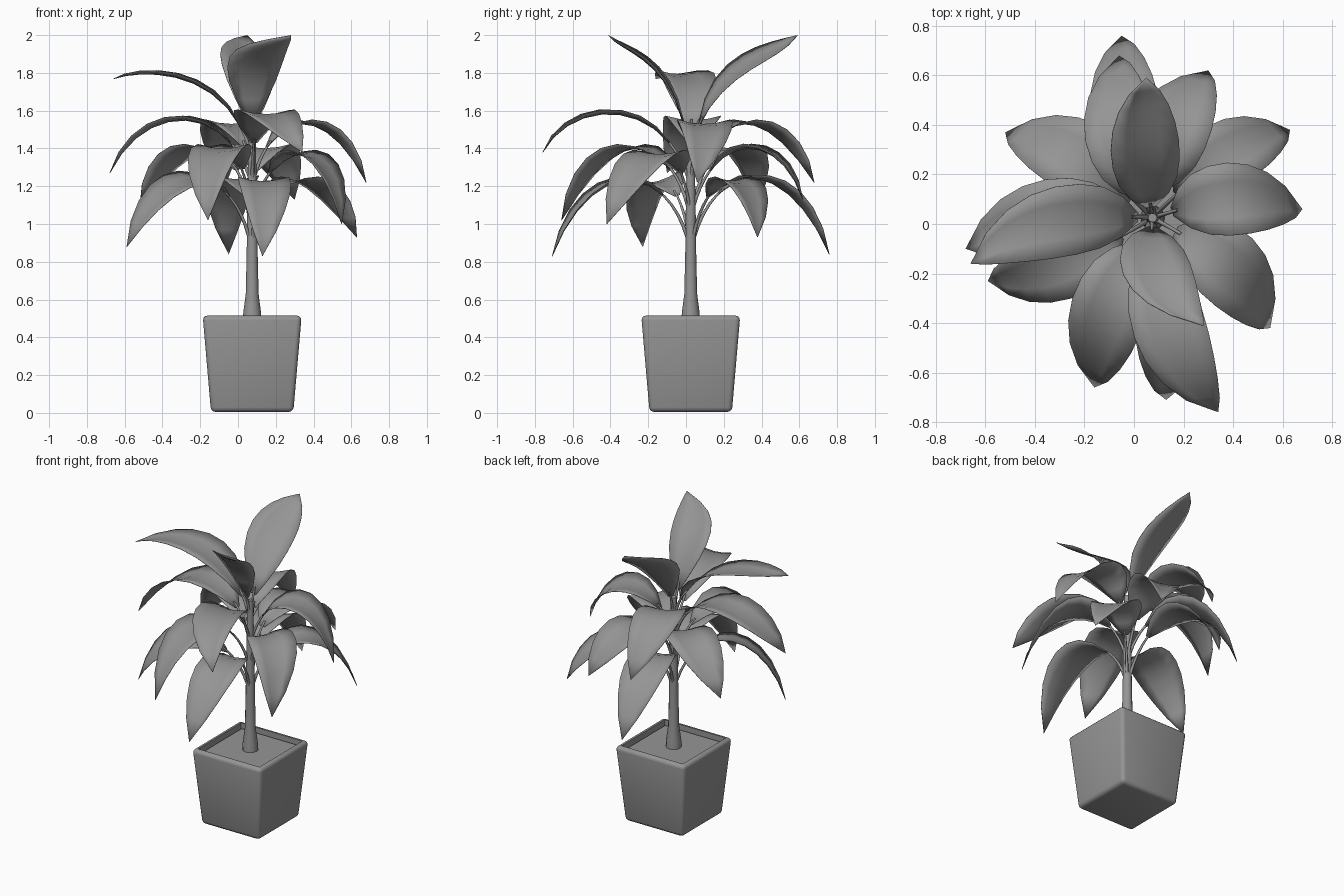
import bpy, bmesh, math
from mathutils import Vector

cube = bpy.data.objects.get("Cube")
if cube:
    bpy.data.objects.remove(cube, do_unlink=True)

CX, CY = 0.075, 0.025

grey = bpy.data.materials.new("plain grey")
grey.use_nodes = True
colour = (0.3, 0.3, 0.3, 1)
grey.diffuse_color = colour
grey.node_tree.nodes["Principled BSDF"].inputs["Base Color"].default_value = colour


def add_object(name, bm, angle=40):
    mesh = bpy.data.meshes.new(name)
    bmesh.ops.recalc_face_normals(bm, faces=bm.faces)
    bm.to_mesh(mesh)
    bm.free()
    mesh.materials.append(grey)
    obj = bpy.data.objects.new(name, mesh)
    bpy.context.collection.objects.link(obj)
    bpy.ops.object.select_all(action="DESELECT")
    obj.select_set(True)
    bpy.context.view_layer.objects.active = obj
    bpy.ops.object.shade_smooth_by_angle(angle=math.radians(angle))
    return obj


def loft(bm, rings, closed=True):
    """Bridge successive rows of points with quads."""
    rows = [[bm.verts.new(p) for p in ring] for ring in rings]
    for a, b in zip(rows, rows[1:]):
        n = len(a)
        for i in range(n if closed else n - 1):
            j = (i + 1) % n
            bm.faces.new((a[i], a[j], b[j], b[i]))
    return rows


# Tapered square pot with rounded edges and a sunken top
bm = bmesh.new()
bmesh.ops.create_cube(bm, size=1)
for v in bm.verts:
    half = 0.262 if v.co.z > 0 else 0.218
    v.co = Vector((CX + math.copysign(half, v.co.x),
                   CY + math.copysign(half, v.co.y),
                   0.515 if v.co.z > 0 else 0.005))
top = max(bm.faces, key=lambda f: f.calc_center_median().z)
bmesh.ops.inset_region(bm, faces=[top], thickness=0.045)
inner = bmesh.ops.extrude_face_region(bm, geom=[top])
bmesh.ops.delete(bm, geom=[top], context="FACES_ONLY")
for v in [g for g in inner["geom"] if isinstance(g, bmesh.types.BMVert)]:
    v.co.z -= 0.06
outer = [e for e in bm.edges if all(
    max(abs(v.co.x - CX), abs(v.co.y - CY)) > 0.2 and
    (v.co.z < 0.1 or abs(v.co.x - CX) > 0.25) for v in e.verts)]
bmesh.ops.bevel(bm, geom=outer, offset=0.025, segments=3, profile=0.5, affect="EDGES")
add_object("pot", bm)

# Soil
bm = bmesh.new()
bmesh.ops.create_grid(bm, x_segments=1, y_segments=1, size=0.217)
bmesh.ops.translate(bm, verts=bm.verts, vec=(CX, CY, 0.485))
add_object("soil", bm)

# Trunk, flared at the base
bm = bmesh.new()
profile = [(0.47, 0.05), (0.53, 0.047), (0.63, 0.034), (0.85, 0.029), (1.1, 0.026), (1.5, 0.018)]
rows = loft(bm, [[(CX + r * math.cos(a * math.pi / 6), CY + r * math.sin(a * math.pi / 6), z)
                  for a in range(12)] for z, r in profile])
bm.faces.new(rows[-1])
add_object("trunk", bm)


def make_leaf(name, tip, base_z, mid_z, sway, roll, start, half_width):
    """An arching stalk that opens into a pointed, slightly folded blade."""
    base = Vector((CX, CY, base_z))
    tip = Vector(tip)
    reach = math.hypot(tip.x - CX, tip.y - CY)
    heading = math.atan2(tip.y - CY, tip.x - CX) + math.radians(sway)
    flat = Vector((math.cos(heading), math.sin(heading), 0)) * reach
    side = Vector((-flat.y, flat.x, reach * roll)).normalized()
    lift = (mid_z - (base_z + tip.z) / 8) / 0.75
    p1, p2 = base + flat * 0.15, base + flat * 0.75
    p1.z = p2.z = lift

    def rib(t):
        u = 1 - t
        return base * u**3 + p1 * 3 * u * u * t + p2 * 3 * u * t * t + tip * t**3

    # Blade
    bm = bmesh.new()
    widths = [0.12, 0.56, 0.85, 0.98, 1.0, 0.92, 0.74, 0.45, 0]
    rings = []
    for i, w in enumerate(widths):
        t = start + (1 - start) * i / (len(widths) - 1)
        up = (rib(t + 0.01) - rib(t - 0.01)).cross(side).normalized()
        if up.z < 0:
            up = -up
        rings.append([rib(t) + side * half_width * w * k + up * half_width * w * 0.16 * k * k
                      for k in (-1, -0.5, 0, 0.5, 1)])
    loft(bm, rings, closed=False)
    bmesh.ops.remove_doubles(bm, verts=bm.verts, dist=0.0001)
    blade = add_object(name + "_blade", bm, 60)
    solid = blade.modifiers.new("thickness", "SOLIDIFY")
    solid.thickness = 0.003

    # Stalk
    bm = bmesh.new()
    rings = []
    for i in range(7):
        t = (start + 0.04) * i / 6
        step = (rib(t + 0.01) - rib(t)).normalized()
        up = step.cross(side)
        r = 0.011 - 0.005 * i / 6
        rings.append([rib(t) + (side * math.cos(a * math.pi / 3) + up * math.sin(a * math.pi / 3)) * r
                      for a in range(6)])
    loft(bm, rings)
    add_object(name + "_stalk", bm, 70)


# Tier: base height, blade start, half width; leaf: tip, mid height, sway, roll
tiers = {
    "crown_leaf": (1.35, 0.13, 0.145, [
        ((0.05, 0.59, 2.0), 1.81, 7, 0.3), ((0.28, -0.41, 2.0), 1.84, -29, 0),
        ((-0.66, -0.16, 1.77), 1.76, -17, 0)]),
    "upper_leaf": (1.2, 0.2, 0.15, [
        ((-0.68, -0.1, 1.27), 1.55, -16, 0), ((0.34, -0.76, 1.38), 1.58, -15, 0),
        ((0.68, 0.06, 1.22), 1.53, 15, 0), ((-0.06, 0.68, 1.22), 1.53, 13, 0)]),
    "middle_leaf": (1.03, 0.23, 0.155, [
        ((-0.16, -0.66, 1.02), 1.4, -10, 0), ((0.55, -0.42, 1.0), 1.37, 15, 0),
        ((0.3, 0.62, 1.13), 1.4, 13, 0), ((-0.52, 0.37, 1.1), 1.4, -14, 0)]),
    "lower_leaf": (0.86, 0.27, 0.14, [
        ((-0.59, -0.23, 0.88), 1.23, 10, -0.25), ((0.13, -0.71, 0.83), 1.23, 7, 0),
        ((0.63, 0.38, 0.93), 1.23, 13, 0), ((-0.05, 0.76, 0.84), 1.24, 7, 0)]),
}
for tier, (base_z, start, half_width, leaves) in tiers.items():
    for n, (tip, mid_z, sway, roll) in enumerate(leaves, 1):
        make_leaf(f"{tier}_{n}", tip, base_z, mid_z, sway, roll, start, half_width)
